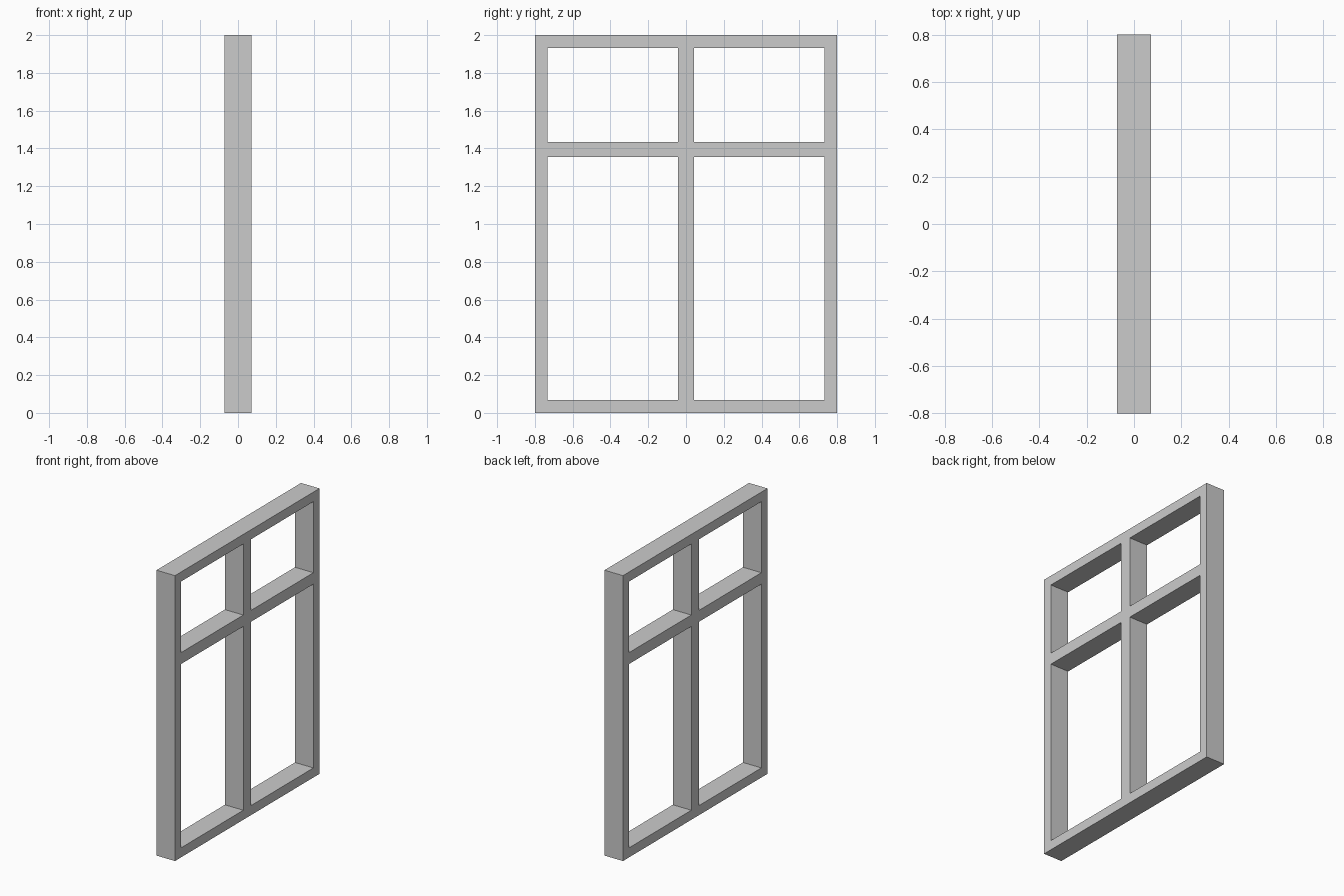
import bpy

if "Cube" in bpy.data.objects:
    bpy.data.objects.remove(bpy.data.objects["Cube"])

HALF_W, HEIGHT, DEPTH = 0.8, 2.0, 0.143
FRAME = 0.067                 # outer frame member width
MULLION = 0.0435              # half width of the centre post
TRANSOM = (1.355, 1.435)      # bottom and top of the cross bar


def bar(name, y0, y1, z0, z1):
    """Box member running through the full frame depth."""
    bpy.ops.mesh.primitive_cube_add(size=1, location=(0, (y0 + y1) / 2, (z0 + z1) / 2))
    ob = bpy.context.object
    ob.name = name
    ob.scale = (DEPTH, y1 - y0, z1 - z0)
    bpy.ops.object.transform_apply(location=False, rotation=False, scale=True)


inner = HALF_W - FRAME

# Outer frame: full-height stiles with rails butted between them
bar("left_stile", -HALF_W, -inner, 0, HEIGHT)
bar("right_stile", inner, HALF_W, 0, HEIGHT)
bar("bottom_rail", -inner, inner, 0, FRAME)
bar("top_rail", -inner, inner, HEIGHT - FRAME, HEIGHT)

# Centre post and the two halves of the cross bar
bar("mullion", -MULLION, MULLION, FRAME, HEIGHT - FRAME)
bar("left_transom", -inner, -MULLION, *TRANSOM)
bar("right_transom", MULLION, inner, *TRANSOM)
